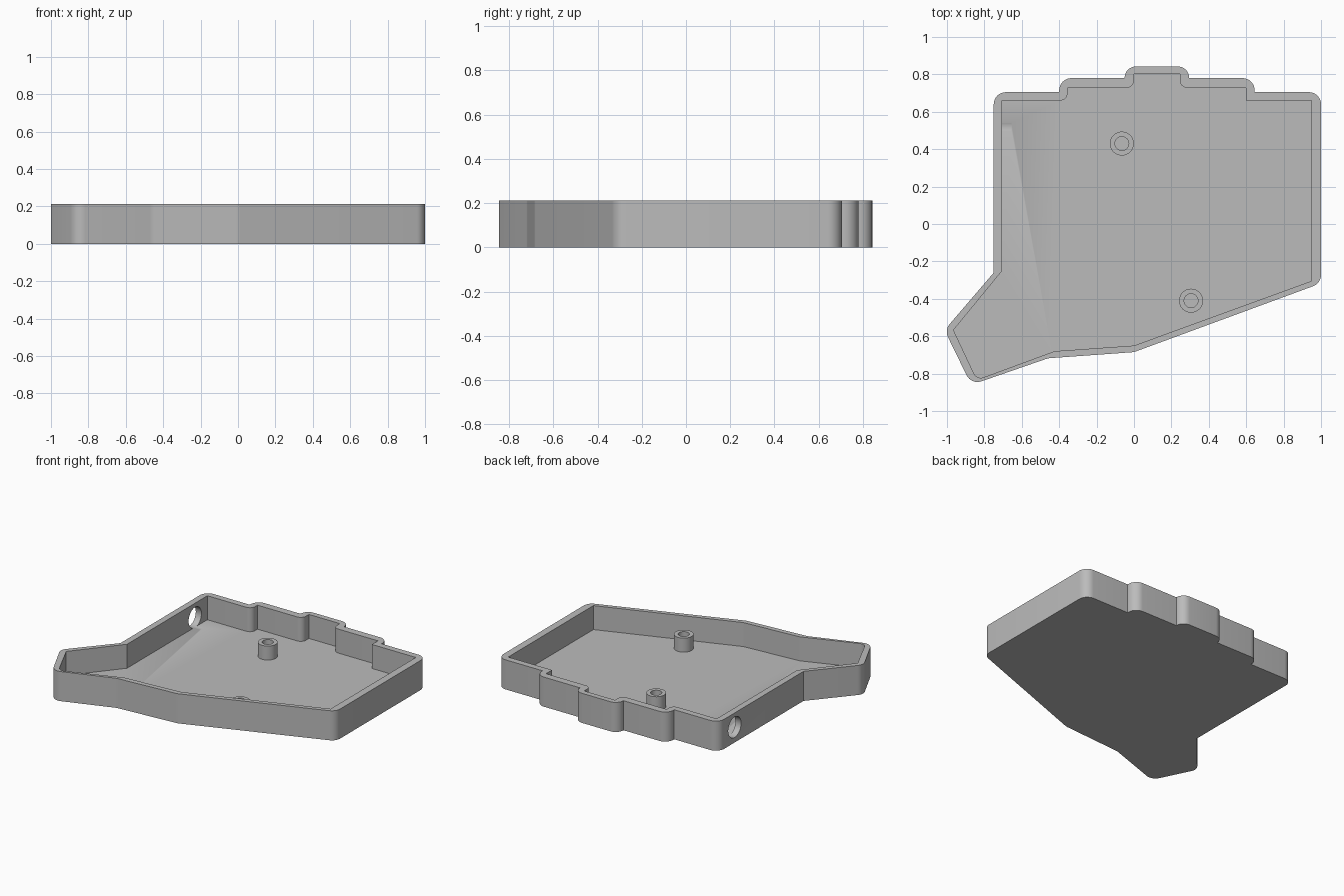
import bpy
import bmesh
from math import radians, sin, cos, tan, pi
from mathutils import Vector, Matrix

HEIGHT, FLOOR = 0.212, 0.04

if "Cube" in bpy.data.objects:
    bpy.data.objects.remove(bpy.data.objects["Cube"])

grey = bpy.data.materials.new("plain_grey")
grey.use_nodes = True
grey.diffuse_color = (0.5, 0.5, 0.5, 1)
grey.node_tree.nodes["Principled BSDF"].inputs["Base Color"].default_value = (0.5, 0.5, 0.5, 1)


def rounded(corners, steps=8):
    """Outline from (x, y, radius) corners, each replaced by a tangent arc."""
    out = []
    for i, (x, y, r) in enumerate(corners):
        p = Vector((x, y))
        if r == 0:
            out.append(p)
            continue
        a = (Vector(corners[i - 1][:2]) - p).normalized()
        b = (Vector(corners[(i + 1) % len(corners)][:2]) - p).normalized()
        half = a.angle(b) / 2
        mid = (a + b).normalized()
        centre = p + mid * r / sin(half)
        start = p + a * r / tan(half) - centre
        end = p + b * r / tan(half) - centre
        sweep = start.angle_signed(end)
        for k in range(steps + 1):
            t = -sweep * k / steps
            out.append(centre + Vector((start.x * cos(t) - start.y * sin(t),
                                        start.x * sin(t) + start.y * cos(t))))
    return out


def circle(radius, n=48):
    return [Vector((radius * cos(2 * pi * k / n), radius * sin(2 * pi * k / n))) for k in range(n)]


def prism(name, outline, z0, z1, matrix=Matrix()):
    bm = bmesh.new()
    face = bm.faces.new([bm.verts.new((p.x, p.y, z0)) for p in outline])
    up = bmesh.ops.extrude_face_region(bm, geom=[face])
    bmesh.ops.translate(bm, vec=(0, 0, z1 - z0),
                        verts=[v for v in up["geom"] if isinstance(v, bmesh.types.BMVert)])
    bmesh.ops.recalc_face_normals(bm, faces=bm.faces)
    bm.transform(matrix)
    mesh = bpy.data.meshes.new(name)
    bm.to_mesh(mesh)
    bm.free()
    mesh.materials.append(grey)
    obj = bpy.data.objects.new(name, mesh)
    bpy.context.collection.objects.link(obj)
    return obj


def carve(obj, *cutters):
    """Subtract the cutters, then smooth the curved sides."""
    bpy.ops.object.select_all(action="DESELECT")
    bpy.context.view_layer.objects.active = obj
    obj.select_set(True)
    for cutter in cutters:
        cutter.hide_render = True
        mod = obj.modifiers.new("cut", "BOOLEAN")
        mod.operation, mod.solver, mod.object = "DIFFERENCE", "EXACT", cutter
        bpy.ops.object.modifier_apply(modifier=mod.name)
        bpy.data.objects.remove(cutter)
    bpy.ops.object.shade_smooth_by_angle(angle=radians(25))


# Tray: stepped outline, hollowed from above, with a round port in the right wall
R, S = 0.065, 0.04
outer = rounded([
    (-0.75, 0.705, R), (-0.4, 0.705, 0), (-0.4, 0.78, R), (-0.05, 0.78, 0),
    (-0.05, 0.842, 0.06), (0.295, 0.842, 0.06), (0.295, 0.78, 0), (0.645, 0.78, R),
    (0.645, 0.705, 0), (1, 0.705, R), (1, -0.317, R), (0, -0.685, 0.1),
    (-0.46, -0.718, 0.1), (-0.87, -0.86, R), (-1.013, -0.567, R), (-0.75, -0.26, 0)])
inner = rounded([
    (-0.705, 0.66, 0), (-0.355, 0.66, S), (-0.355, 0.728, 0), (0, 0.728, S),
    (0, 0.803, 0), (0.245, 0.803, 0), (0.245, 0.728, S), (0.6, 0.728, 0),
    (0.6, 0.66, 0), (0.948, 0.66, 0), (0.948, -0.305, 0), (0, -0.65, 0.1),
    (-0.425, -0.68, 0.1), (-0.84, -0.833, S), (-0.965, -0.567, 0), (-0.705, -0.25, 0)])
tray = prism("tray", outer, 0, HEIGHT)
cavity = prism("cavity_cutter", inner, FLOOR, HEIGHT + 0.1)
port = prism("port_cutter", circle(0.073), -0.85, -0.655,
             Matrix.Translation((0, 0.52, 0.11)) @ Matrix.Rotation(pi / 2, 4, "Y"))
carve(tray, cavity, port)

# Two hollow screw posts standing on the floor
for name, x, y in (("back_post", -0.065, 0.43), ("front_post", 0.305, -0.41)):
    place = Matrix.Translation((x, y, 0))
    post = prism(name, circle(0.064), FLOOR - 0.005, 0.14, place)
    bore = prism("bore_cutter", circle(0.037), 0, 0.2, place)
    carve(post, bore)
